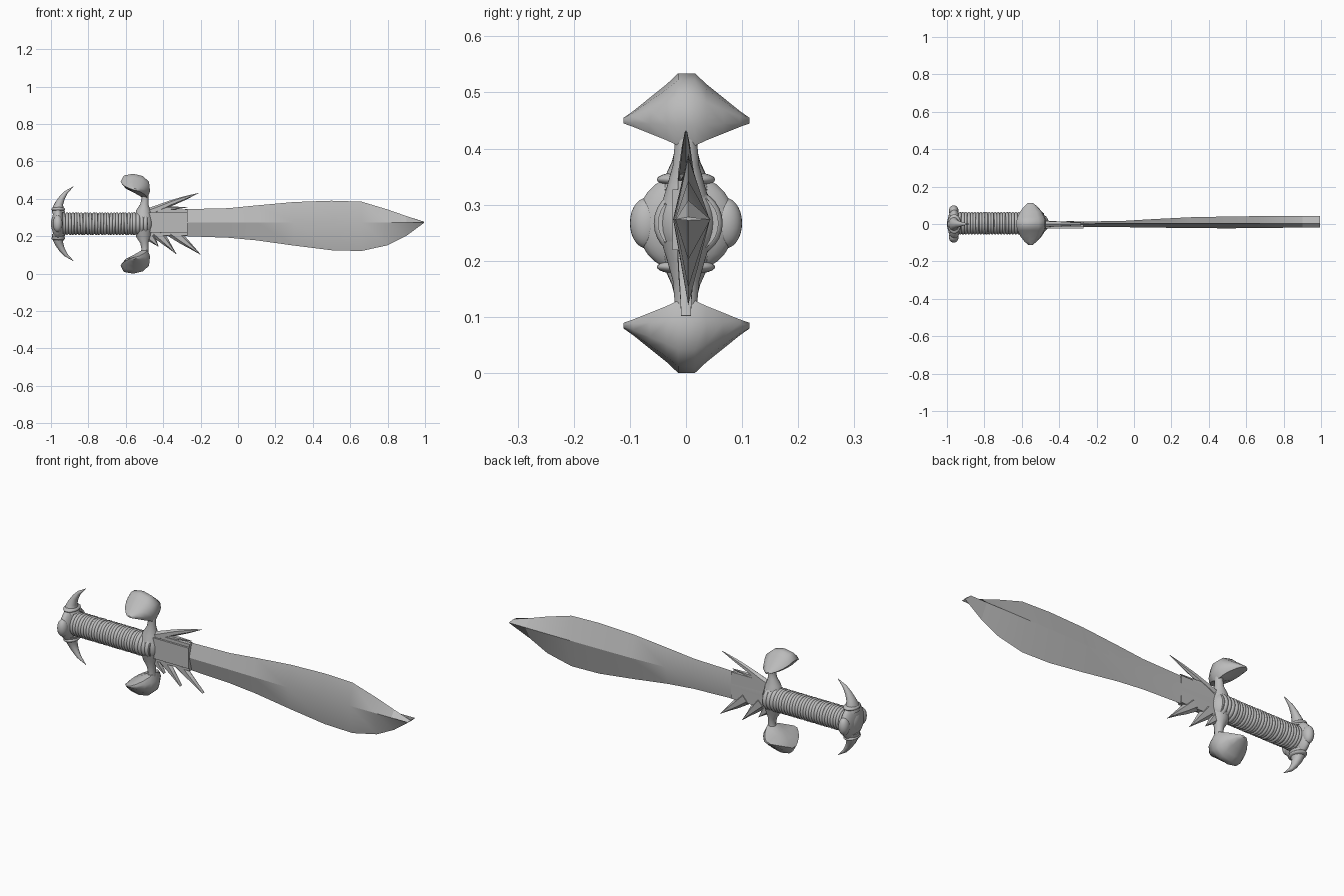
import bpy, bmesh, random
from math import sin, cos, pi, radians
from mathutils import Vector, Matrix

random.seed(3)
if "Cube" in bpy.data.objects:
    bpy.data.objects.remove(bpy.data.objects["Cube"], do_unlink=True)

MID = 0.267  # height of the sword's long axis

steel = bpy.data.materials.new("grey steel")
steel.use_nodes = True
steel.diffuse_color = (0.5, 0.5, 0.5, 1)
steel.node_tree.nodes["Principled BSDF"].inputs["Base Color"].default_value = (0.5, 0.5, 0.5, 1)


def finish(name, bm, angle=40):
    bmesh.ops.recalc_face_normals(bm, faces=bm.faces)
    mesh = bpy.data.meshes.new(name)
    bm.to_mesh(mesh)
    bm.free()
    mesh.materials.append(steel)
    obj = bpy.data.objects.new(name, mesh)
    bpy.context.collection.objects.link(obj)
    bpy.ops.object.select_all(action="DESELECT")
    obj.select_set(True)
    bpy.context.view_layer.objects.active = obj
    bpy.ops.object.shade_smooth_by_angle(angle=radians(angle))
    return obj


def skin(bm, rings):
    """Join equal rings of points into a closed skin."""
    loops = [[bm.verts.new(p) for p in ring] for ring in rings]
    n = len(loops[0])
    for a, b in zip(loops, loops[1:]):
        for i in range(n):
            j = (i + 1) % n
            bm.faces.new((a[i], a[j], b[j], b[i]))
    bm.faces.new(loops[0])
    bm.faces.new(loops[-1])


def horn(name, path, sides=10, flip=False, angle=40):
    """Sweep an oval along (x, z, half width, half depth) stations."""
    pts = [Vector((x, 0, 2 * MID - z if flip else z)) for x, z, w, d in path]
    rings = []
    for i, p in enumerate(pts):
        t = (pts[min(i + 1, len(pts) - 1)] - pts[max(i - 1, 0)]).normalized()
        side = Vector((-t.z, 0, t.x))
        w, d = path[i][2:]
        rings.append([p + side * w * cos(2 * pi * k / sides)
                      + Vector((0, d * sin(2 * pi * k / sides), 0)) for k in range(sides)])
    bm = bmesh.new()
    skin(bm, rings)
    return finish(name, bm, angle)


def ring(bm, x, radius, thick, tilt=0.0, major=28, minor=8):
    """Add one cord loop around the grip."""
    turn = Matrix.Rotation(tilt, 3, "Y")
    rows = []
    for i in range(major):
        a = 2 * pi * i / major
        row = []
        for j in range(minor):
            b = 2 * pi * j / minor
            r = radius + thick * cos(b)
            p = turn @ Vector((thick * sin(b), r * cos(a), r * sin(a)))
            row.append(bm.verts.new(p + Vector((x, 0.004, MID))))
        rows.append(row)
    for i in range(major):
        a, b = rows[i], rows[(i + 1) % major]
        for j in range(minor):
            k = (j + 1) % minor
            bm.faces.new((a[j], a[k], b[k], b[j]))


def ellipsoid(name, centre, size):
    bm = bmesh.new()
    bmesh.ops.create_uvsphere(bm, u_segments=24, v_segments=14, radius=1)
    bmesh.ops.scale(bm, vec=size, verts=bm.verts)
    bmesh.ops.translate(bm, vec=centre, verts=bm.verts)
    return finish(name, bm, 60)


# Blade: diamond sections that thicken toward a chisel tip (x, top, bottom, front, back)
stations = [
    (-0.50, .335, .205, -.016, .014), (-0.27, .345, .200, -.017, .013),
    (-0.05, .350, .192, -.017, .017), (0.10, .365, .178, -.019, .026),
    (0.30, .383, .150, -.022, .036), (0.50, .390, .125, -.023, .040),
    (0.66, .385, .121, -.022, .042), (0.80, .343, .152, -.020, .043),
    (0.90, .308, .202, -.019, .043), (0.995, .278, .272, -.018, .044)]
bm = bmesh.new()
skin(bm, [[(x, .004, t), (x, f, .274), (x, .004, b), (x, k, .274)]
          for x, t, b, f, k in stations])
finish("blade", bm, 25)

# Blade root: stepped plate on the front side
for name, half, front in (("root_plate", .070, -.014), ("root_raised_panel", .054, -.024)):
    bm = bmesh.new()
    bmesh.ops.create_cube(bm, size=1)
    bmesh.ops.scale(bm, vec=(.23, .012 - front, 2 * half), verts=bm.verts)
    bmesh.ops.translate(bm, vec=(-.385, (front + .012) / 2, .273), verts=bm.verts)
    finish(name, bm)

# Barbs at the blade root
horn("upper_barb", [(-.48, .325, .024, .018), (-.42, .350, .020, .016), (-.36, .376, .016, .012),
                    (-.29, .402, .011, .008), (-.21, .431, .001, .002)], 6)
horn("upper_small_barb", [(-.47, .335, .014, .016), (-.38, .348, .012, .012),
                          (-.27, .355, .001, .003)], 6)
for i, (x, length, drop) in enumerate([(-.475, .05, .055), (-.42, .09, .095), (-.33, .13, .098)]):
    horn(f"lower_barb_{i + 1}", [(x - .02, .225, .034, .018), (x + .3 * length, .20 - .25 * drop, .022, .015),
                                 (x + .65 * length, .20 - .62 * drop, .011, .012),
                                 (x + length, .20 - drop, .001, .010)], 6)

# Grip: core, cord wrap and smooth collar
bm = bmesh.new()
bmesh.ops.create_cone(bm, cap_ends=True, segments=28, radius1=.054, radius2=.054, depth=.46)
bmesh.ops.rotate(bm, matrix=Matrix.Rotation(pi / 2, 3, "Y"), verts=bm.verts)
bmesh.ops.translate(bm, vec=(-.71, .004, MID), verts=bm.verts)
finish("grip_core", bm)
bm = bmesh.new()
for i in range(24):
    ring(bm, -.93 + i * .0157, .052, .0085, random.uniform(-.06, .06))
finish("grip_wrap", bm, 60)
bm = bmesh.new()
for i in range(4):
    ring(bm, -.555 + i * .02, .050, .0115)
finish("grip_collar", bm, 60)
ellipsoid("guard_hub", (-.505, .003, MID), (.05, .052, .072))

# Guard: curved arms ending in flared heads, mirrored above and below
profile = [(-.628, .492), (-.610, .525), (-.560, .534), (-.510, .522), (-.476, .492),
           (-.470, .440), (-.485, .405), (-.520, .412), (-.555, .432), (-.600, .455)]
layers = [(.112, .16, .08), (.095, .42, .22), (.065, .74, .5), (.035, .93, .78), (.015, 1, 1)]
layers = [(-y, sx, sz) for y, sx, sz in layers] + layers[::-1]
for label, flip in (("upper", False), ("lower", True)):
    horn(label + "_guard_arm", [(-.505, .30, .045, .045), (-.505, .335, .040, .034),
                                (-.500, .37, .022, .024), (-.497, .405, .019, .021),
                                (-.502, .44, .024, .024), (-.53, .47, .02, .02)], 14, flip)
    bm = bmesh.new()
    rings = []
    for y, sx, sz in layers:
        cx, cz = -.555, .448
        pts = [(cx + (x - cx) * sx, y + .001, cz + (z - cz) * sz) for x, z in profile]
        rings.append([(x, y, 2 * MID - z) if flip else (x, y, z) for x, y, z in pts])
    skin(bm, rings)
    finish(label + "_guard_head", bm, 50)

# Pommel: flattened bulb, end cap, side knobs and two curved horns with collars
ellipsoid("pommel_bulb", (-.962, 0, MID), (.034, .088, .088))
ellipsoid("pommel_cap", (-.972, 0, MID), (.028, .050, .055))
for side in (-1, 1):
    ellipsoid("pommel_knob_left" if side > 0 else "pommel_knob_right",
              (-.964, side * .07, MID), (.026, .030, .045))
for label, flip in (("upper", False), ("lower", True)):
    horn(label + "_pommel_horn", [(-.960, .325, .036, .045), (-.962, .350, .030, .038),
                                  (-.956, .375, .022, .026), (-.941, .405, .016, .018),
                                  (-.920, .434, .010, .011), (-.880, .466, .001, .001)], 14, flip, 60)
    z = .345
    ellipsoid(label + "_horn_collar", (-.961, 0, 2 * MID - z if flip else z), (.036, .052, .014))
